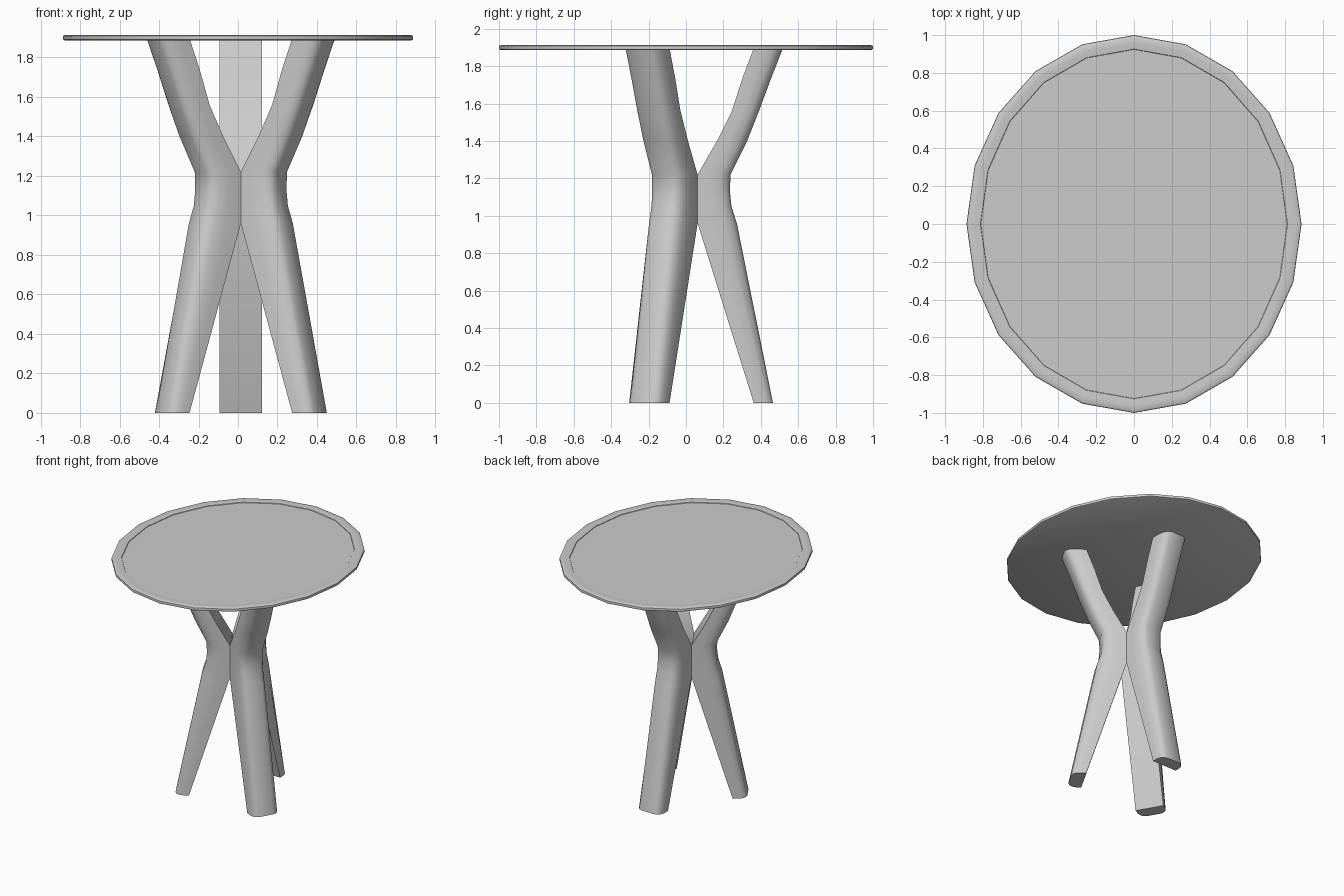
import bpy, bmesh, math

if "Cube" in bpy.data.objects:
    bpy.data.objects.remove(bpy.data.objects["Cube"])

RX, RY, SIDES = 0.887, 1.0, 20
AXIS_X = 0.0145


def skin(name, rings, angle):
    """Bridge closed rings of points, cap both ends and shade by angle."""
    bm = bmesh.new()
    loops = [[bm.verts.new(p) for p in ring] for ring in rings]
    n = len(loops[0])
    for a, b in zip(loops, loops[1:]):
        for i in range(n):
            j = (i + 1) % n
            bm.faces.new((a[i], a[j], b[j], b[i]))
    bm.faces.new(loops[0][::-1])
    bm.faces.new(loops[-1])
    bmesh.ops.recalc_face_normals(bm, faces=bm.faces)
    me = bpy.data.meshes.new(name)
    bm.to_mesh(me)
    bm.free()
    ob = bpy.data.objects.new(name, me)
    bpy.context.collection.objects.link(ob)
    bpy.ops.object.select_all(action='DESELECT')
    ob.select_set(True)
    bpy.context.view_layer.objects.active = ob
    bpy.ops.object.shade_smooth_by_angle(angle=math.radians(angle))
    return ob


# Table top: 20-sided oval plate with a rounded rim and a slightly sunk centre
rim = [(0.010, 1.886), (0.002, 1.890), (0, 1.900), (0.002, 1.909),
       (0.012, 1.914), (0.040, 1.914), (0.074, 1.911), (0.076, 1.907)]
rings = []
for inset, z in rim:
    rings.append([((RX - inset) * math.cos(math.tau * i / SIDES),
                   (RY - inset) * math.sin(math.tau * i / SIDES), z)
                  for i in range(SIDES)])
skin("table_top", rings, 40)

# Leg side profile: height, distance of flat inner face, distance of outer face
profile = [(0, 0.362, 0.465), (0.96, 0.062, 0.272), (1.05, 0.062, 0.243),
           (1.13, 0.062, 0.235), (1.22, 0.062, 0.238), (1.40, 0.165, 0.327),
           (1.56, 0.245, 0.390), (1.74, 0.303, 0.457), (1.89, 0.360, 0.516)]
# Half cross-section: half width, fraction of thickness (flat inside, round outside)
half = [(0.1075, 0), (0.1075, 0.4), (0.100, 0.7), (0.083, 0.9), (0.055, 1.0)]
section = half + [(-w, t) for w, t in reversed(half)]

# Three identical legs that meet along their inner corners at the waist
for name, deg in (("back_leg", 90), ("front_left_leg", 210), ("front_right_leg", 330)):
    c, s = math.cos(math.radians(deg)), math.sin(math.radians(deg))
    rings = []
    for z, inner, outer in profile:
        ring = []
        for w, t in section:
            r = inner + t * (outer - inner)
            ring.append((AXIS_X + r * c - w * s, r * s + w * c, z))
        rings.append(ring)
    skin(name, rings, 40)
